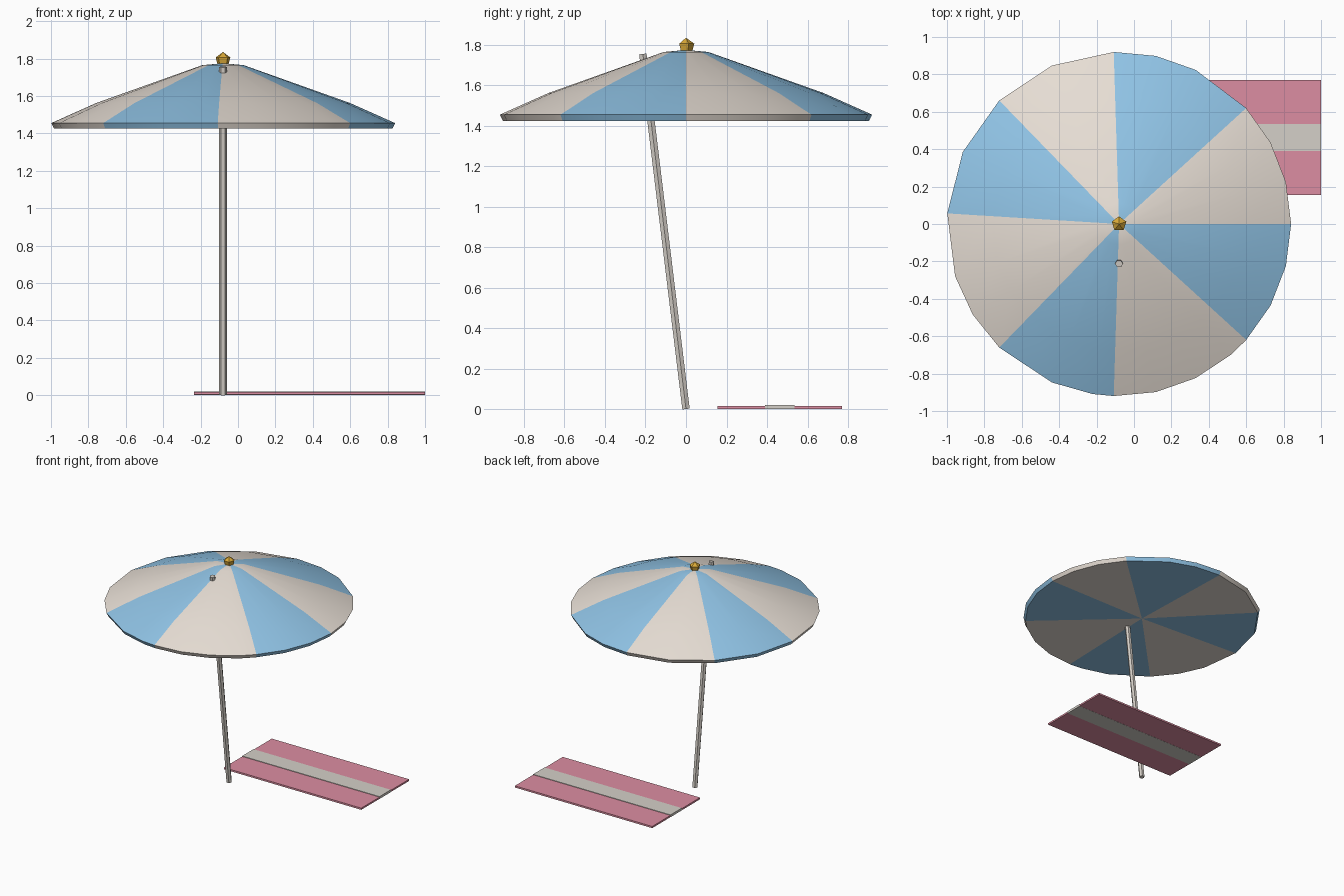
import bpy, bmesh, math
from mathutils import Vector

if "Cube" in bpy.data.objects:
    bpy.data.objects.remove(bpy.data.objects["Cube"])

CX = -0.08  # x of the parasol axis


def material(name, rgb):
    m = bpy.data.materials.new(name)
    m.diffuse_color = (*rgb, 1)
    m.use_nodes = True
    m.node_tree.nodes["Principled BSDF"].inputs["Base Color"].default_value = m.diffuse_color
    return m


CREAM = material("cream fabric", (0.82, 0.75, 0.68))
BLUE = material("sky blue fabric", (0.28, 0.55, 0.79))
PINK = material("pink towel", (0.72, 0.27, 0.36))
IVORY = material("ivory stripe", (0.66, 0.63, 0.58))
METAL = material("pale grey pole", (0.66, 0.62, 0.57))
GOLD = material("gold", (0.70, 0.40, 0.04))


def finish(name, bm, mats):
    bmesh.ops.recalc_face_normals(bm, faces=bm.faces)
    mesh = bpy.data.meshes.new(name)
    bm.to_mesh(mesh)
    bm.free()
    for m in mats:
        mesh.materials.append(m)
    ob = bpy.data.objects.new(name, mesh)
    bpy.context.collection.objects.link(ob)
    return ob


def lathe(name, profile, angles, mats, rule=None):
    """Turn (radius, z) points round the parasol axis; rule(i) picks a material per sector."""
    bm = bmesh.new()
    rings = []
    for r, z in profile:
        if r == 0:
            rings.append([bm.verts.new((CX, 0, z))] * len(angles))
        else:
            rings.append([bm.verts.new((CX + r * math.cos(a), r * math.sin(a), z)) for a in angles])
    n = len(angles)
    for a, b in zip(rings, rings[1:]):
        for i in range(n):
            j = (i + 1) % n
            corners = list(dict.fromkeys((a[i], a[j], b[j], b[i])))
            f = bm.faces.new(corners)
            f.material_index = rule(i) if rule else 0
    return finish(name, bm, mats)


def box(name, lo, hi, mat):
    bm = bmesh.new()
    bmesh.ops.create_cube(bm, size=1)
    for v in bm.verts:
        v.co = Vector([(l + h) / 2 + c * (h - l) for l, h, c in zip(lo, hi, v.co)])
    return finish(name, bm, [mat])


# Canopy: uneven facets on a 51-step circle, eight alternating panels
steps = [0, 2, 4, 6, 9, 11, 13, 16, 19, 22, 25, 28, 30, 32, 35, 37, 38, 40, 42, 44, 45, 47, 49]
seams = [6, 13, 19, 25, 32, 38, 45]
canopy = lathe("canopy",
               [(0, 1.775), (0.11, 1.765), (0.68, 1.562), (0.92, 1.455), (0.905, 1.425), (0, 1.425)],
               [2 * math.pi * s / 51 for s in steps], [CREAM, BLUE],
               lambda i: sum(steps[i] >= s for s in seams) % 2)
bpy.context.view_layer.objects.active = canopy
canopy.select_set(True)
bpy.ops.object.shade_smooth_by_angle(angle=math.radians(30))

# Finial: five-sided knob on top
lathe("finial", [(0, 1.835), (0.041, 1.806), (0.03, 1.765), (0, 1.755)],
      [math.radians(90 + 72 * i) for i in range(5)], [GOLD])

# Pole: leaning towards the front, poking through the canopy
bottom, top = Vector((CX, 0, 0.002)), Vector((CX, -0.213, 1.755))
axis = top - bottom
bm = bmesh.new()
bmesh.ops.create_cone(bm, cap_ends=True, segments=6, radius1=0.021, radius2=0.021, depth=axis.length)
bmesh.ops.rotate(bm, verts=bm.verts, matrix=axis.to_track_quat('Z', 'X').to_matrix())
bmesh.ops.translate(bm, verts=bm.verts, vec=(bottom + top) / 2)
finish("pole", bm, [METAL])

# Beach towel: two pink bands and a slightly thicker centre stripe
X0, X1 = -0.235, 1.0
box("towel_front_band", (X0, 0.155, 0.003), (X1, 0.39, 0.017), PINK)
box("towel_back_band", (X0, 0.535, 0.003), (X1, 0.77, 0.017), PINK)
box("towel_stripe", (X0, 0.39, 0.002), (X1, 0.535, 0.021), IVORY)
